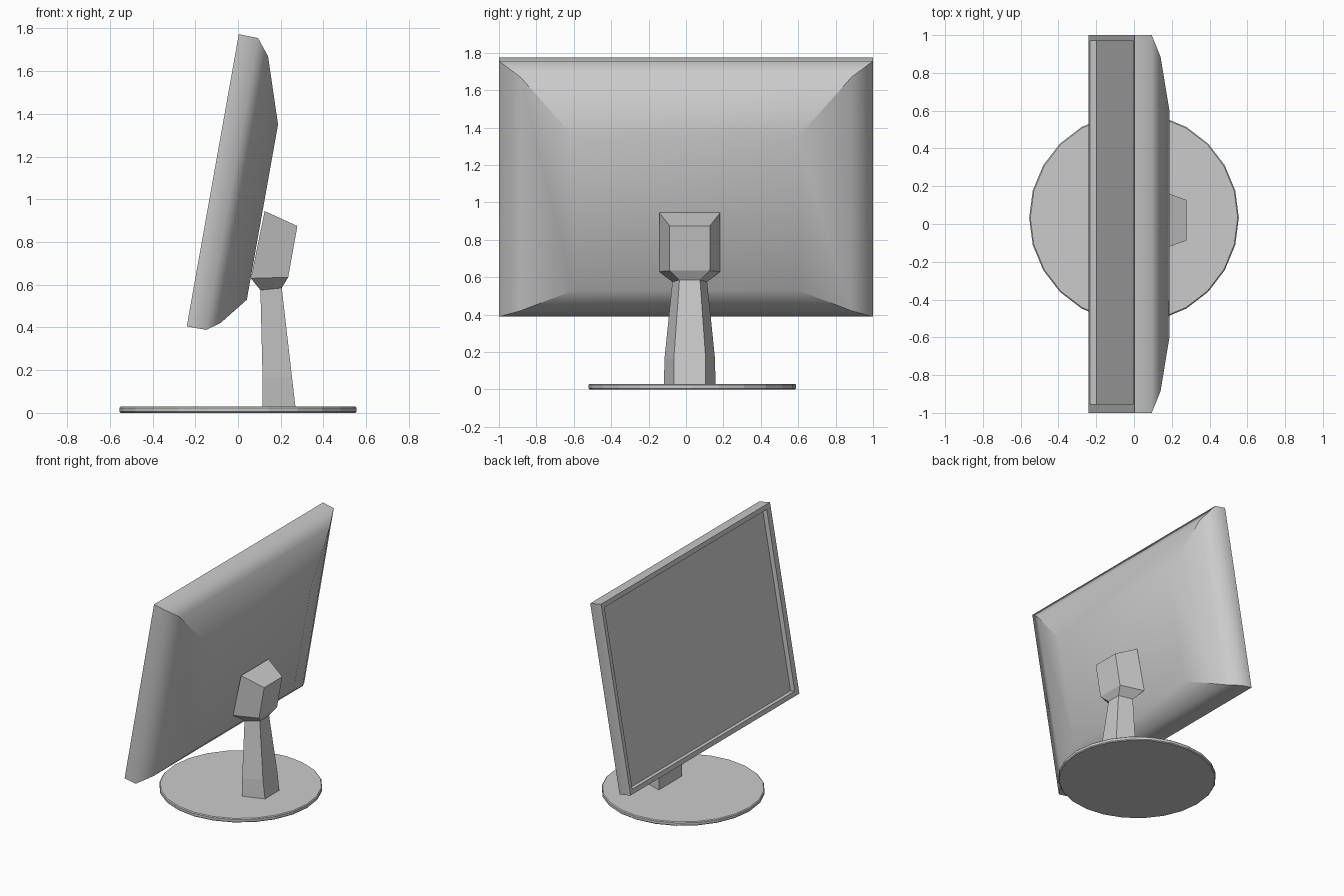
import bpy, bmesh, math
from mathutils import Matrix

cube = bpy.data.objects.get("Cube")
if cube:
    bpy.data.objects.remove(cube, do_unlink=True)

GREY = (0.6, 0.6, 0.6, 1)
grey = bpy.data.materials.new("light grey plastic")
grey.use_nodes = True
grey.diffuse_color = GREY
grey.node_tree.nodes["Principled BSDF"].inputs["Base Color"].default_value = GREY


def finish(name, bm):
    bmesh.ops.recalc_face_normals(bm, faces=bm.faces)
    mesh = bpy.data.meshes.new(name)
    bm.to_mesh(mesh)
    bm.free()
    mesh.materials.append(grey)
    obj = bpy.data.objects.new(name, mesh)
    bpy.context.collection.objects.link(obj)
    return obj


def loft(bm, sections):
    """Skin four-cornered sections and cap both ends."""
    rings = [[bm.verts.new(p) for p in s] for s in sections]
    for a, b in zip(rings, rings[1:]):
        for i in range(4):
            j = (i + 1) % 4
            bm.faces.new((a[i], a[j], b[j], b[i]))
    bm.faces.new(rings[0])
    bm.faces.new(rings[-1])
    return rings


def rect(x, y0, y1, z0, z1):
    return [(x, y0, z0), (x, y1, z0), (x, y1, z1), (x, y0, z1)]


# Display: recessed screen, bezel and rounded tapering back, built upright
bm = bmesh.new()
rings = loft(bm, [
    rect(0.035, -0.953, 0.968, 0.035, 1.355),
    rect(0, -0.953, 0.968, 0.035, 1.355),
    rect(0, -1, 1, 0, 1.39),
    rect(0.092, -1, 1, 0, 1.388),
    rect(0.153, -0.885, 0.885, 0.043, 1.312),
    rect(0.255, -0.6, 0.6, 0.172, 1.006),
])
for face in bm.faces:
    face.smooth = True
for edge in bm.edges:
    edge.smooth = any(set(edge.verts) <= set(r) for r in rings[3:])
display = finish("display", bm)
# Lean the display back about its lower front edge
display.data.transform(Matrix.Translation((-0.24, 0, 0.405))
                       @ Matrix.Rotation(math.radians(10.1), 4, "Y"))

# Stand: neck flaring into the mounting head, narrower towards the back
STAND_Y = 0.02
stand_sections = [  # wide side x, z, half width; narrow side x, z, half width
    (0.115, 0.02, 0.138, 0.27, 0.02, 0.085),
    (0.115, 0.165, 0.135, 0.253, 0.165, 0.085),
    (0.105, 0.575, 0.093, 0.205, 0.585, 0.055),
    (0.06, 0.63, 0.163, 0.235, 0.635, 0.107),
    (0.125, 0.945, 0.163, 0.278, 0.875, 0.107),
]
bm = bmesh.new()
loft(bm, [[(xw, STAND_Y - hw, zw), (xn, STAND_Y - hn, zn),
           (xn, STAND_Y + hn, zn), (xw, STAND_Y + hw, zw)]
          for xw, zw, hw, xn, zn, hn in stand_sections])
finish("stand", bm)

# Base: thin round plate with softened rims
bm = bmesh.new()
bmesh.ops.create_cone(bm, cap_ends=True, segments=24, radius1=0.555,
                      radius2=0.555, depth=0.03,
                      matrix=Matrix.Translation((0, 0.033, 0.015)))
rims = [e for e in bm.edges if abs(e.verts[0].co.z - e.verts[1].co.z) < 0.001]
bmesh.ops.bevel(bm, geom=rims, offset=0.006, segments=1, affect="EDGES")
finish("base", bm)
